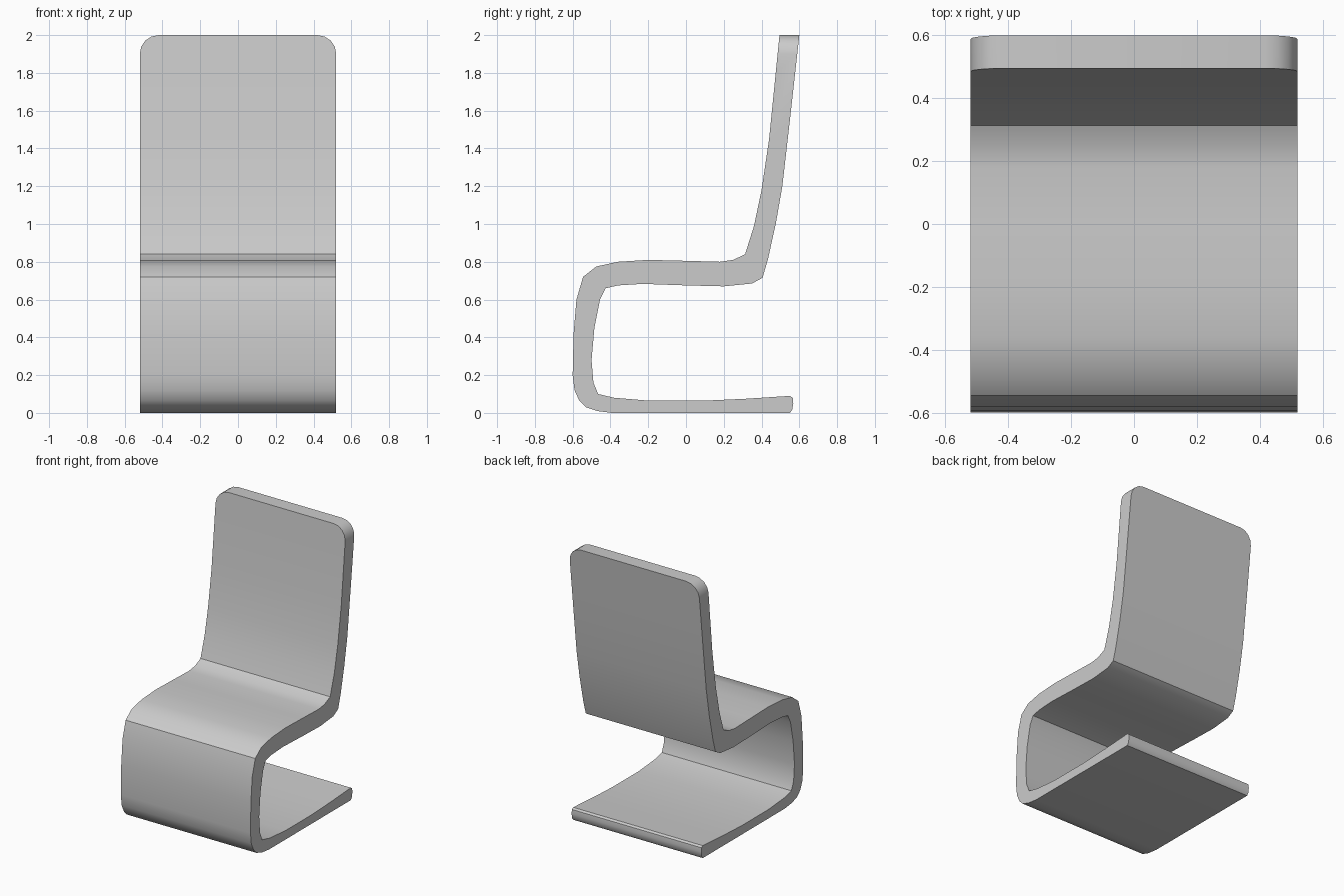
import bpy, bmesh, math

cube = bpy.data.objects.get("Cube")
if cube:
    bpy.data.objects.remove(cube, do_unlink=True)

HALF_WIDTH = 0.52
CORNER = 0.1

# Side outline as (y, z): sitting side from the top of the back down to the floor
outer = [(0.495, 2), (0.475, 1.8), (0.44, 1.45), (0.40, 1.18), (0.36, 0.99),
         (0.313, 0.84), (0.25, 0.81), (0.18, 0.80), (0, 0.805), (-0.2, 0.81),
         (-0.36, 0.80), (-0.475, 0.775), (-0.545, 0.72), (-0.58, 0.6),
         (-0.595, 0.42), (-0.60, 0.2), (-0.59, 0.12), (-0.565, 0.065),
         (-0.53, 0.03), (-0.47, 0.01), (-0.39, 0), (0.55, 0)]
# Rounded rear end of the base
base_end = [(0.562, 0.015), (0.568, 0.05), (0.565, 0.08), (0.55, 0.09)]
# Underside from the base up to the top of the back
inner = [(0.32, 0.075), (0.1, 0.065), (-0.2, 0.065), (-0.38, 0.08),
         (-0.465, 0.1), (-0.49, 0.16), (-0.50, 0.28), (-0.485, 0.45),
         (-0.455, 0.6), (-0.425, 0.66), (-0.36, 0.675), (-0.23, 0.683),
         (0, 0.675), (0.2, 0.67), (0.35, 0.685), (0.405, 0.715),
         (0.433, 0.81), (0.475, 1.0), (0.51, 1.2), (0.55, 1.55),
         (0.578, 1.8), (0.60, 2)]

# Sweep the outline across the width
bm = bmesh.new()
left = [bm.verts.new((HALF_WIDTH, y, z)) for y, z in outer + base_end + inner]
side = bm.faces.new(left)
swept = bmesh.ops.extrude_face_region(bm, geom=[side], use_keep_orig=True)
moved = [v for v in swept["geom"] if isinstance(v, bmesh.types.BMVert)]
bmesh.ops.translate(bm, verts=moved, vec=(-2 * HALF_WIDTH, 0, 0))
bmesh.ops.recalc_face_normals(bm, faces=bm.faces[:])

# Round the two top corners of the back
corners = [e for e in bm.edges
           if all(v.co.z > 1.99 for v in e.verts)
           and abs(e.verts[0].co.x - e.verts[1].co.x) < 0.01]
bmesh.ops.bevel(bm, geom=corners, offset=CORNER, offset_type='OFFSET',
                segments=4, profile=0.5, affect='EDGES')
bmesh.ops.recalc_face_normals(bm, faces=bm.faces[:])

mesh = bpy.data.meshes.new("chair_shell")
bm.to_mesh(mesh)
bm.free()
chair = bpy.data.objects.new("chair_shell", mesh)
bpy.context.collection.objects.link(chair)

# Plain light grey
grey = bpy.data.materials.new("light_grey")
grey.use_nodes = True
colour = (0.6, 0.6, 0.6, 1)
grey.diffuse_color = colour
grey.node_tree.nodes["Principled BSDF"].inputs["Base Color"].default_value = colour
mesh.materials.append(grey)

bpy.context.view_layer.objects.active = chair
chair.select_set(True)
bpy.ops.object.shade_smooth_by_angle(angle=math.radians(30))
